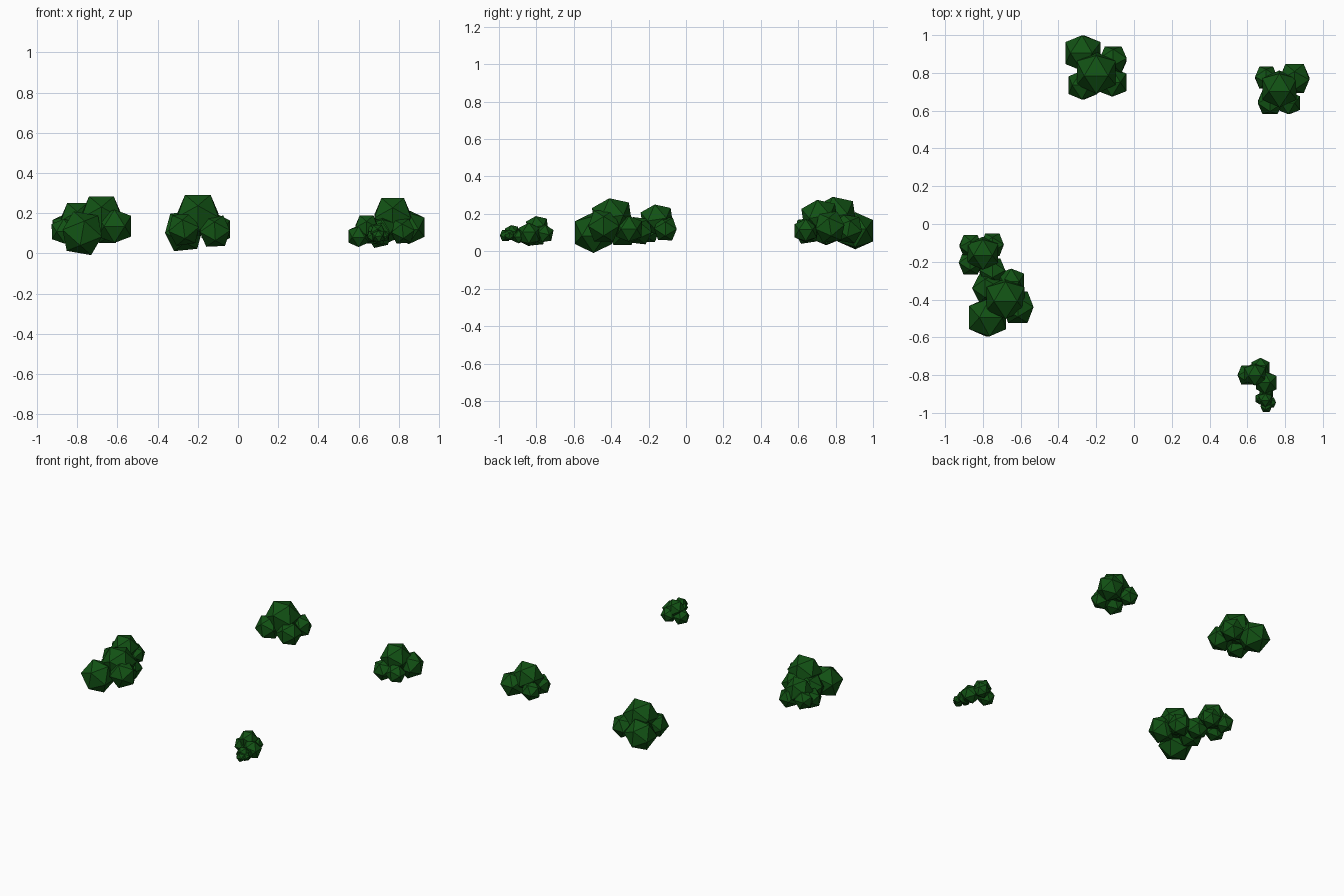
import bpy, bmesh, math, random
from mathutils import Matrix

cube = bpy.data.objects.get("Cube")
if cube:
    bpy.data.objects.remove(cube, do_unlink=True)

random.seed(4)

leaf = bpy.data.materials.new("dark_leaf_green")
leaf.use_nodes = True
GREEN = (0.006, 0.085, 0.007, 1)
leaf.diffuse_color = GREEN
bsdf = leaf.node_tree.nodes["Principled BSDF"]
bsdf.inputs["Base Color"].default_value = GREEN
bsdf.inputs["Roughness"].default_value = 0.9


def bush(name, clumps):
    """Faceted leaf clumps given as (x, y, z, half width); the first is the crown."""
    bm = bmesh.new()
    for i, (x, y, z, half) in enumerate(clumps):
        # tip each clump so that an edge, not a point, faces up
        turn = Matrix.Rotation(math.radians(-31.7), 4, 'Y')
        if i:
            spin = Matrix.Rotation(random.choice((0, 1)) * math.pi / 2, 4, 'Z')
            lean = Matrix.Rotation(random.uniform(-0.25, 0.25), 4, random.choice('XY'))
            turn = lean @ spin @ turn
        else:
            turn = Matrix.Rotation(0.15, 4, 'X') @ turn
        bmesh.ops.create_icosphere(bm, subdivisions=1, radius=half / 0.87,
                                   matrix=Matrix.Translation((x, y, z)) @ turn)
    mesh = bpy.data.meshes.new(name)
    bm.to_mesh(mesh)
    bm.free()
    mesh.materials.append(leaf)
    obj = bpy.data.objects.new(name, mesh)
    bpy.context.collection.objects.link(obj)


bush("back_bush", [
    (-0.20, 0.80, 0.19, 0.105),
    (-0.27, 0.905, 0.11, 0.096),
    (-0.11, 0.87, 0.12, 0.073),
    (-0.115, 0.75, 0.11, 0.077),
    (-0.27, 0.735, 0.12, 0.078),
])

bush("back_left_bush", [
    (0.77, 0.715, 0.185, 0.093),
    (0.85, 0.77, 0.13, 0.08),
    (0.70, 0.775, 0.12, 0.06),
    (0.72, 0.645, 0.11, 0.066),
    (0.82, 0.64, 0.11, 0.06),
])

bush("right_large_bush", [
    (-0.68, -0.395, 0.185, 0.102),
    (-0.775, -0.495, 0.10, 0.102),
    (-0.615, -0.44, 0.135, 0.085),
    (-0.65, -0.305, 0.12, 0.07),
    (-0.77, -0.34, 0.11, 0.08),
])

bush("right_small_bush", [
    (-0.80, -0.155, 0.17, 0.083),
    (-0.865, -0.115, 0.13, 0.06),
    (-0.865, -0.205, 0.11, 0.063),
    (-0.75, -0.11, 0.12, 0.062),
    (-0.75, -0.25, 0.11, 0.07),
])

bush("front_left_bush", [
    (0.64, -0.795, 0.133, 0.057),
    (0.70, -0.84, 0.09, 0.058),
    (0.60, -0.80, 0.085, 0.052),
    (0.67, -0.76, 0.095, 0.048),
])

bush("front_left_sprout", [
    (0.695, -0.93, 0.105, 0.036),
    (0.70, -0.965, 0.085, 0.03),
    (0.725, -0.945, 0.085, 0.026),
    (0.67, -0.925, 0.085, 0.028),
    (0.70, -0.895, 0.08, 0.036),
])
